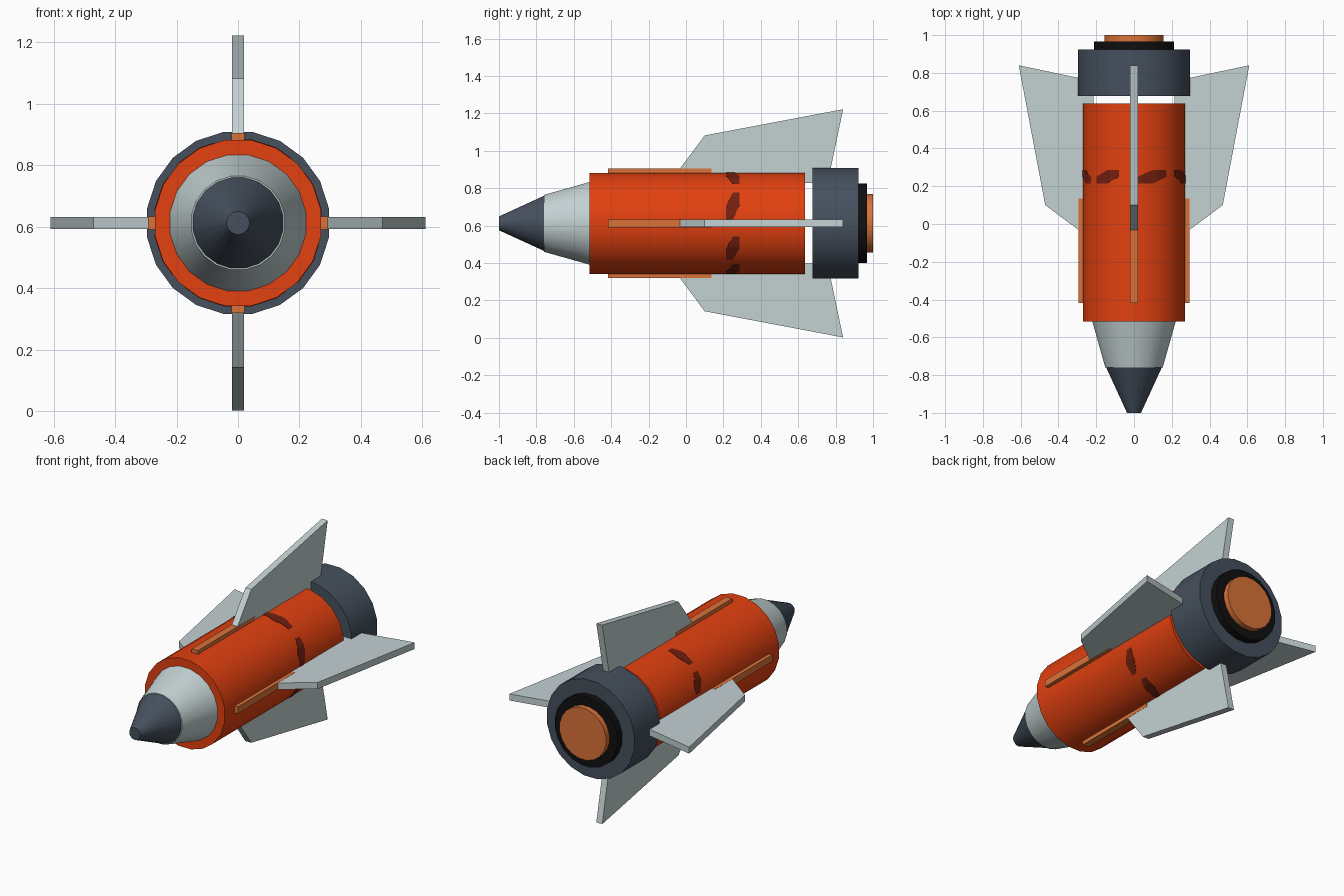
import bpy, bmesh, math

if "Cube" in bpy.data.objects:
    bpy.data.objects.remove(bpy.data.objects["Cube"])

CZ = 0.612          # height of the long axis
SIDES = 20
HALF = math.pi / SIDES


def mat(name, rgb):
    m = bpy.data.materials.new(name)
    m.diffuse_color = (*rgb, 1)
    m.use_nodes = True
    m.node_tree.nodes["Principled BSDF"].inputs["Base Color"].default_value = m.diffuse_color
    return m


RED = mat("red_orange", (0.76, 0.052, 0.005))
PALE = mat("pale_grey", (0.55, 0.64, 0.65))
SLATE = mat("dark_slate", (0.06, 0.08, 0.11))
BLACK = mat("black", (0.005, 0.005, 0.005))
COPPER = mat("copper_orange", (0.70, 0.17, 0.04))
MAROON = mat("dark_red", (0.17, 0.014, 0.005))


def finish(bm, name, material, smooth=True):
    bmesh.ops.recalc_face_normals(bm, faces=bm.faces)
    me = bpy.data.meshes.new(name)
    bm.to_mesh(me)
    bm.free()
    ob = bpy.data.objects.new(name, me)
    bpy.context.collection.objects.link(ob)
    me.materials.append(material)
    if smooth:
        bpy.ops.object.select_all(action='DESELECT')
        ob.select_set(True)
        bpy.context.view_layer.objects.active = ob
        bpy.ops.object.shade_smooth_by_angle(angle=math.radians(32))
    return ob


def lathe(name, profile, material):
    """Closed solid around the y axis; profile is (apothem, y) points."""
    bm = bmesh.new()
    rings = []
    for r, y in profile:
        r /= math.cos(HALF)
        rings.append([bm.verts.new((r * math.cos((2 * i + 1) * HALF), y,
                                    CZ + r * math.sin((2 * i + 1) * HALF)))
                      for i in range(SIDES)])
    for a, b in zip(rings, rings[1:]):
        for i in range(SIDES):
            j = (i + 1) % SIDES
            bm.faces.new((a[i], a[j], b[j], b[i]))
    bm.faces.new(rings[0])
    bm.faces.new(rings[-1])
    return finish(bm, name, material)


def radial_slab(name, outline, half, angle, material):
    """Extrude an (r, y) outline to a slab standing out at the given angle."""
    bm = bmesh.new()
    c, s = math.cos(angle), math.sin(angle)
    sides = [[bm.verts.new((r * c - t * s, y, CZ + r * s + t * c)) for r, y in outline]
             for t in (-half, half)]
    n = len(outline)
    bm.faces.new(sides[0])
    bm.faces.new(sides[1])
    for i in range(n):
        j = (i + 1) % n
        bm.faces.new((sides[0][i], sides[0][j], sides[1][j], sides[1][i]))
    return finish(bm, name, material, False)


# Turned parts from nose to tail
lathe("nose_tip", [(0.037, -1.0), (0.147, -0.76)], SLATE)
lathe("nose_cone", [(0.152, -0.76), (0.221, -0.515)], PALE)
lathe("body", [(0.27, -0.515), (0.27, 0.637)], RED)
lathe("tail_ring", [(0.296, 0.677), (0.296, 0.923)], SLATE)
lathe("nozzle_collar", [(0.212, 0.92), (0.212, 0.967)], BLACK)
lathe("nozzle", [(0.157, 0.96), (0.157, 1.0)], COPPER)

# Four fins and the rails in front of them
fin = [(0.215, -0.09), (0.47, 0.10), (0.61, 0.84), (0.215, 0.757)]
rail = [(0.25, -0.418), (0.293, -0.418), (0.293, 0.135), (0.25, 0.135)]
for k in range(4):
    a = k * math.pi / 2
    radial_slab(f"fin_{k + 1}", fin, 0.02, a, PALE)
    radial_slab(f"rail_{k + 1}", rail, 0.021, a, COPPER)

# Slanted dark marks around the body, (forward end, rear end) in degrees
marks = [(4, 37), (86, 51), (136, 107), (147, 172),
         (-45, -15), (-86, -55), (-142, -172), (-94, -130)]
STEPS = 16
for k, (a0, a1) in enumerate(marks):
    bm = bmesh.new()
    rows = []
    for i in range(STEPS + 1):
        t = i / STEPS
        a = math.radians(a0 + (a1 - a0) * t)
        dev = (a + HALF) % (2 * HALF) - HALF
        r = 0.27 / math.cos(dev) + 0.002
        ys = (0.215 + 0.035 * max(0, 2 * t - 1), 0.25 + 0.035 * min(1, 2 * t))
        rows.append([bm.verts.new((q * math.cos(a), y, CZ + q * math.sin(a)))
                     for q, y in ((r, ys[0]), (r, ys[1]), (r - 0.005, ys[1]), (r - 0.005, ys[0]))])
    for p, q in zip(rows, rows[1:]):
        for i in range(4):
            j = (i + 1) % 4
            bm.faces.new((p[i], p[j], q[j], q[i]))
    bm.faces.new(rows[0])
    bm.faces.new(rows[-1])
    finish(bm, f"body_mark_{k + 1}", MAROON)
